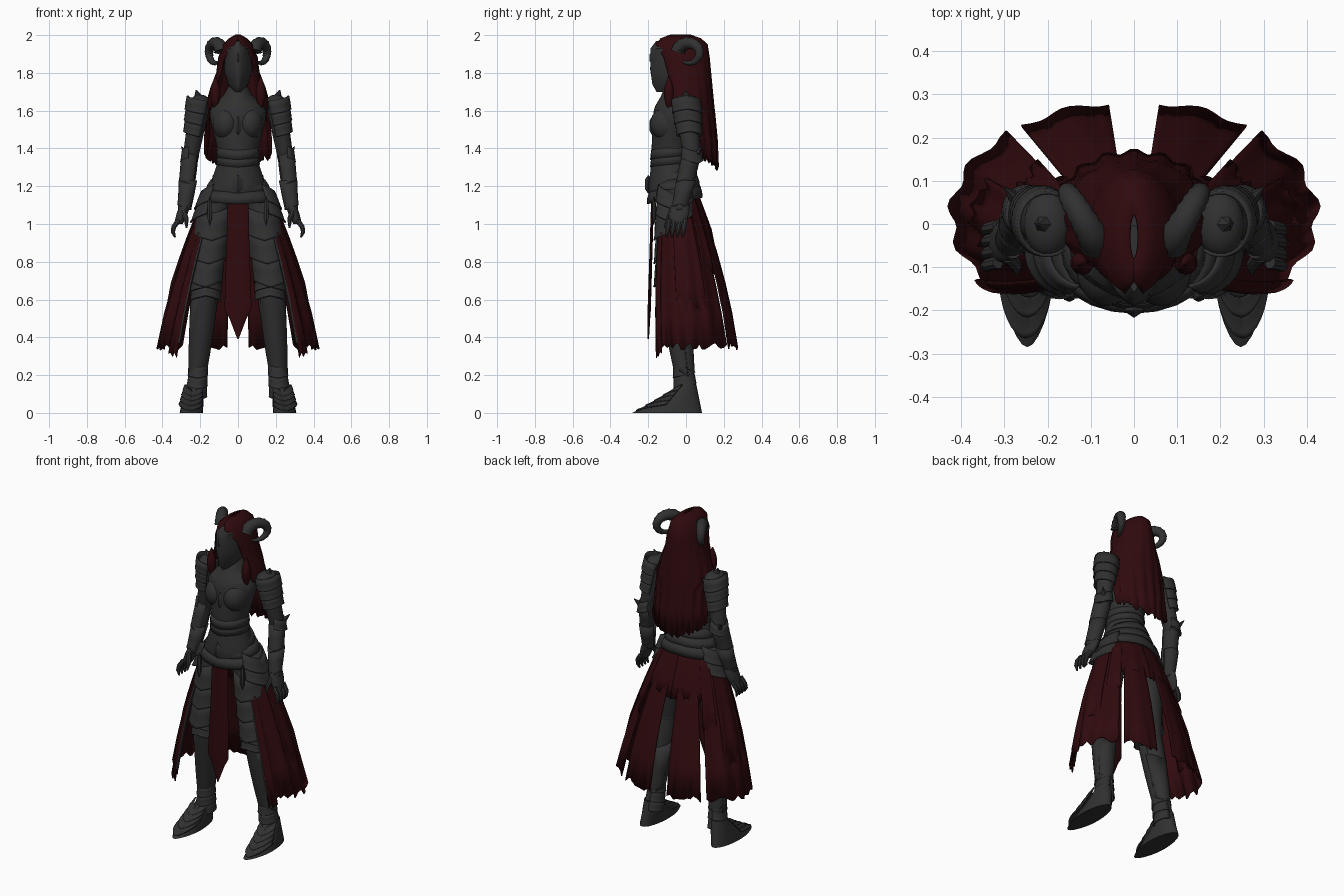
import bpy, bmesh, random
from math import cos, sin, pi, tau, radians
from mathutils import Vector

random.seed(4)
if "Cube" in bpy.data.objects:
    bpy.data.objects.remove(bpy.data.objects["Cube"], do_unlink=True)

def material(name, colour):
    made = bpy.data.materials.new(name)
    made.use_nodes = True
    made.diffuse_color = colour
    made.node_tree.nodes["Principled BSDF"].inputs["Base Color"].default_value = colour
    return made

STEEL = material("dark_steel", (.03, .03, .031, 1))
CLOTH = material("dark_red_cloth", (.029, .003, .004, 1))
FRONT, OUTWARD, BACK = -90, 0, 90

# Joints of the left side
SHOULDER, ELBOW = Vector((.2, 0, 1.64)), Vector((.25, .03, 1.36))
WRIST, KNUCKLES = Vector((.28, -.03, 1.1)), Vector((.315, -.045, 1))
HIP, KNEE, ANKLE = Vector((.12, -.06, 1.15)), Vector((.17, -.07, .68)), Vector((.22, 0, .15))
UP = Vector((0, 0, 1))

def mix(start, end, t):
    return start + (end - start) * t

def finish(obj, surface, mirror=False, thick=0, smooth=0):
    """Colour, shade and add the modifiers a part needs."""
    obj.data.materials.append(surface)
    bpy.ops.object.select_all(action="DESELECT")
    obj.select_set(True)
    bpy.context.view_layer.objects.active = obj
    bpy.ops.object.shade_smooth_by_angle(angle=radians(40))
    if thick:
        solid = obj.modifiers.new("thickness", "SOLIDIFY")
        solid.thickness, solid.offset = thick, 0
    if mirror:
        obj.modifiers.new("mirror", "MIRROR").use_mirror_merge = False
    if smooth:
        rounded = obj.modifiers.new("rounding", "SUBSURF")
        rounded.levels = rounded.render_levels = smooth

def skin(name, rows, surface, closed, **options):
    """Join rows of points into a surface."""
    bm = bmesh.new()
    grid = [[bm.verts.new(point) for point in row] for row in rows]
    for upper, lower in zip(grid, grid[1:]):
        for i in range(0 if closed else 1, len(upper)):
            bm.faces.new((upper[i - 1], upper[i], lower[i], lower[i - 1]))
    if closed and not options.get("thick"):
        bm.faces.new(grid[0])
        bm.faces.new(grid[-1])
    bmesh.ops.recalc_face_normals(bm, faces=bm.faces)
    mesh = bpy.data.meshes.new(name)
    bm.to_mesh(mesh)
    bm.free()
    obj = bpy.data.objects.new(name, mesh)
    bpy.context.collection.objects.link(obj)
    finish(obj, surface, **options)

def loft(name, stations, surface=STEEL, count=24, facing=FRONT, spread=180,
         dip=0, pinch=0, ripple=0, rag=0, hang=0, **options):
    """Stations are centre, width, depth and, if given, half the front gap."""
    closed = spread == 180 and len(stations[0]) == 3
    rows = []
    for k, (centre, width, depth, *gap) in enumerate(stations):
        middle, half = (BACK, 180 - gap[0]) if gap else (facing, spread)
        row = []
        for i in range(count):
            u = 2 * i / (count if closed else count - 1) - 1
            angle = radians(middle + half * u)
            wave = 1 + ripple * k / len(stations) * sin(17 * angle)
            narrow = 1 - pinch * max(0, -sin(angle)) ** 2
            drop = dip * (1 - abs(u))
            if k == len(stations) - 1:
                drop += rag * random.uniform(0, 2) + hang * (1 - abs(u))
            row.append(centre + Vector((width * wave * narrow * cos(angle), depth * wave * sin(angle), -drop)))
        rows.append(row)
    skin(name, rows, surface, closed, **options)

def column(name, profile, middle, depth, **options):
    """A central part: heights and widths, with rules for its middle and depth."""
    loft(name, [(Vector((0, middle(z), z)), width, depth(width), *gap) for z, width, *gap in profile], **options)

def limb(name, start, end, first, last, bulge=0, depth=1.1):
    sizes = [(t / 6, mix(first, last, t / 6) + bulge * sin(pi * t / 6)) for t in range(7)]
    loft(name, [(start.lerp(end, t), r, r * depth) for t, r in sizes], mirror=True)

def lames(name, start, end, first, last, count=1, facing=FRONT, spread=105, dip=0, stretch=0):
    """Overlapping flared plates along a limb, on both sides."""
    for i in range(count):
        stations = []
        for along, flare in ((0, .95), (.6, 1.02), (1.1, 1.05), (1.2, 1.1)):
            t = (i + along) / count
            r = mix(first, last, t) * flare
            stations.append((start.lerp(end, t), r, r * (1.1 + stretch * t)))
        loft(name, stations, count=17, facing=facing, spread=spread, dip=dip, mirror=True, thick=.008)

def ball(name, place, size, segments=24, mirror=False):
    bpy.ops.mesh.primitive_uv_sphere_add(segments=segments, ring_count=segments // 2, location=place)
    obj = bpy.context.object
    obj.name, obj.scale = name, size
    bpy.ops.object.transform_apply()
    finish(obj, STEEL, mirror=mirror)

def tube(name, path, radii, count=8):
    """A round tapering sweep, on both sides."""
    rows = []
    for i, (point, radius) in enumerate(zip(path, radii)):
        along = path[min(i + 1, len(path) - 1)] - path[max(i - 1, 0)]
        side = along.cross(Vector((.9, -.4, 0))).normalized()
        other = along.normalized().cross(side)
        rows.append([point + radius * (side * cos(a) + other * sin(a)) for a in (tau * j / count for j in range(count))])
    skin(name, rows, STEEL, True, mirror=True)

# Torso, collar and waist bands
column("torso", [(1.1, .15), (1.2, .16), (1.33, .1), (1.4, .11), (1.48, .13), (1.57, .155), (1.63, .15),
                 (1.67, .07), (1.76, .05)],
       middle=lambda z: -.08 + .14 * max(0, z - 1.4), depth=lambda w: .06 + .4 * w, pinch=.1, smooth=1)
column("collar", [(1.72, .06), (1.68, .07), (1.63, .11)],
       middle=lambda z: -.03, depth=lambda w: w, dip=.03, thick=.008)
ball("bust_plate", (.062, -.1, 1.53), (.072, .09, .09), mirror=True)
for top in (1.42, 1.38, 1.34):
    column("waist_band", [(top, .106), (top - .05, .112)], middle=lambda z: -.08,
           depth=lambda w: w * .95, dip=.03, thick=.008)

# Belts, hip plates and ornaments
for i in range(3):
    top, width = 1.3 - i * .05, .11 + i * .03
    column("hip_belt", [(top, width), (top - .03, width + .02), (top - .06, width + .025)],
           middle=lambda z: -.06, depth=lambda w: .055 + .45 * w, dip=.035, thick=.01)
lames("hip_plate", HIP + UP * .06, HIP + Vector((.035, 0, -.08)), .08, .084, count=2,
      facing=OUTWARD, spread=85, dip=.05)
ball("buckle", (0, -.2, 1.21), (.03, .02, .05), segments=4)
ball("chest_gem", (0, -.18, 1.52), (.02, .015, .05), segments=4)
ball("brow_gem", (0, -.18, 1.88), (.015, .015, .035), segments=4)
ball("hip_pendant", (.15, -.17, 1.07), (.016, .012, .08), segments=6, mirror=True)

# Hood flowing into the short cape
column("hood_and_cape", [(2, .01, 0), (1.98, .045, 0), (1.95, .076, 14), (1.88, .1, 46), (1.8, .11, 54),
                         (1.72, .14, 55), (1.63, .165, 60), (1.58, .165, 90), (1.45, .17, 95), (1.39, .18, 100)],
       middle=lambda z: .09 * (1.67 - z), depth=lambda w: .14 * min(1, w / .08) ** .5,
       surface=CLOTH, count=40, ripple=.05, rag=.02, hang=.08, thick=.008)
column("face_mask", [(1.7, .02), (1.74, .055), (1.82, .075), (1.87, .07), (1.93, .07), (1.97, .02)],
       middle=lambda z: -.08, depth=lambda w: .065 + .6 * w, pinch=.35)
loft("hood_tail", [(Vector((.12, -.09, 1.78 - .18 * t)), r, r) for t, r in
                   ((t / 6, .025 * sin(pi * t / 6) + .003) for t in range(7))], CLOTH, count=10, mirror=True)

# Ridged ram horns
path, radii = [], []
for i in range(27):
    turn = radians(170 - 300 * i / 26)
    path.append(Vector((.12 + .033 * cos(turn), .015 + .057 * cos(turn), 1.905 + .053 * sin(turn))))
    radii.append((.037 * (1 - i / 26) ** .7 + .003) * (.9 if i % 2 else 1))
tube("ram_horn", path, radii, count=14)

# Arms and their armour
limb("upper_arm", SHOULDER, ELBOW, .055, .042)
limb("forearm", ELBOW, WRIST, .04, .03, bulge=.005)
ball("elbow", ELBOW, (.043, .05, .05), mirror=True)
ball("shoulder_cap", SHOULDER, (.055, .075, .045), mirror=True)
lames("shoulder_plate", SHOULDER + UP * .01, SHOULDER.lerp(ELBOW, .6), .07, .052, count=3,
      facing=OUTWARD, spread=125, dip=-.03, stretch=.1)
lames("elbow_guard", ELBOW + UP * .05, ELBOW, .046, .048, facing=30, dip=.03)
lames("forearm_guard", ELBOW, WRIST, .045, .033, count=2, facing=OUTWARD, spread=140, dip=-.03)
lames("gauntlet_cuff", ELBOW.lerp(WRIST, .5), WRIST, .047, .032, facing=OUTWARD, spread=175)
for name, base, reach, radius in (
        ("shoulder_spike", SHOULDER, Vector((.022, 0, .07)), .045),
        ("elbow_spike", ELBOW + Vector((.015, .02, 0)), Vector((.035, .035, .05)), .026)):
    tube(name, [base + reach * t for t in (0, .5, 1)], [radius, radius / 2, .002], count=6)

# Hands
limb("hand", WRIST, KNUCKLES, .028, .022, bulge=.004, depth=1.8)
for i in range(4):
    base = KNUCKLES + Vector((0, .04 - .028 * i, .02))
    tube("finger", [base + Vector((.03 * sin(t * 2.5), -.015 * t, -.09 * t)) for t in (0, .4, .7, 1)],
         [.015, .014, .012, .005])
thumb = WRIST.lerp(KNUCKLES, .3) + Vector((0, -.04, 0))
tube("thumb", [thumb + Vector((-.02 * sin(2 * t), -.04 * t, -.09 * t)) for t in (0, .5, 1)], [.017, .014, .005])

# Legs and their armour
limb("thigh", HIP, KNEE, .085, .072, bulge=.008)
limb("shin", KNEE, ANKLE, .07, .044, bulge=.006)
ball("knee", KNEE, (.072, .08, .08), mirror=True)
lames("thigh_plate", HIP - UP * .04, KNEE + UP * .06, .09, .083, count=3, dip=.05)
lames("knee_plate", KNEE + UP * .06, KNEE - UP * .08, .082, .074, count=3, spread=95, dip=-.03)
lames("greave", KNEE.lerp(ANKLE, .2), KNEE.lerp(ANKLE, .8), .073, .047, spread=110, dip=-.06)
lames("calf_plate", KNEE.lerp(ANKLE, .3), KNEE.lerp(ANKLE, .75), .07, .048, facing=BACK, spread=80, dip=.03)
lames("ankle_plate", KNEE.lerp(ANKLE, .75), ANKLE - UP * .04, .045, .05, count=3, spread=178, dip=.03)

# Pointed feet with overlapping plates
sole = []
for i in range(7):
    rise = i / 6
    length = .05 + .135 * (1 - rise) ** 1.2
    sole.append((Vector((.247 - .02 * rise, .085 - .03 * rise - length, .15 * rise)), .062 - .015 * rise, length))
loft("foot", sole, pinch=.25, mirror=True)
lames("foot_plate", ANKLE + Vector((.015, -.02, 0)), Vector((.25, -.1, .05)), .045, .056, count=4,
      spread=90, dip=.035, stretch=1.4)

# Front tabard with a pointed end
column("tabard", [(1.17, .055), (.9, .06), (.55, .072), (.5, .045), (.39, .003)],
       middle=lambda z: -.175 - .03 * (1.2 - z), depth=lambda w: .003 + .08 * w, surface=CLOTH, count=16)

# Ragged split skirt with shorter over layers
def skirt_at(t, lift=0):
    swell = lift + .02 * sin(pi * t)
    return Vector((0, mix(-.05, .02, t), mix(1.16, .37, t))), mix(.17, .42, t) + swell, mix(.11, .26, t) + swell

def panel(name, start, end, length=1, lift=0, rag=.02):
    loft(name, [skirt_at(length * t / 5, lift) for t in range(6)], CLOTH, count=4 + (end - start) // 4,
         facing=(start + end) / 2, spread=(end - start) / 2, ripple=.03, rag=rag, mirror=True, thick=.007)

panel("side_skirt", -42, 47)
panel("front_corner", -42, -34, length=1.06, lift=.004)
panel("back_skirt", 52, 82)
panel("upper_back_skirt", 40, 90, length=.3, lift=.003)
panel("over_skirt", -12, 26, length=.75, lift=.008, rag=.04)
panel("short_over_skirt", 30, 48, length=.5, lift=.008, rag=.04)

# Steel trim on the front edge of the skirt
edge = radians(-42)
trim = [middle + Vector((width * cos(edge), depth * sin(edge), 0)) for middle, width, depth in
        (skirt_at(t / 5) for t in range(6))]
tube("skirt_trim", trim, [.008] * 6, count=6)
